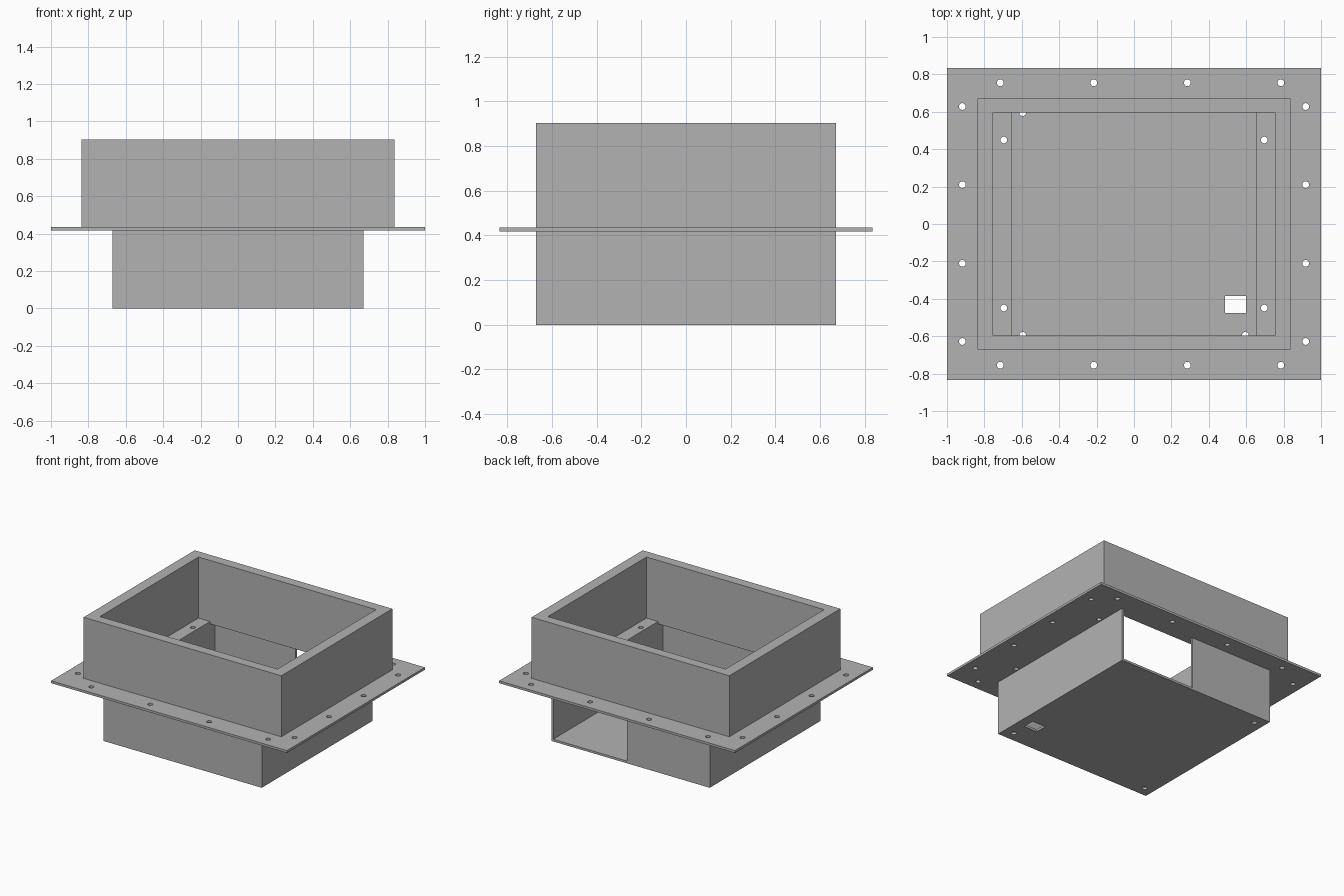
import bpy
import bmesh
from mathutils import Matrix, Vector

old = bpy.data.objects.get("Cube")
if old:
    bpy.data.objects.remove(old, do_unlink=True)

grey = bpy.data.materials.new("plain grey")
grey.use_nodes = True
grey.diffuse_color = (0.45, 0.45, 0.45, 1)
grey.node_tree.nodes["Principled BSDF"].inputs["Base Color"].default_value = (0.45, 0.45, 0.45, 1)

# Main dimensions
SHEET = 0.017
FLANGE_BOTTOM, FLANGE_TOP, TOP = 0.417, 0.435, 0.903
TRAY = 0.672
HOLE_RADIUS = 0.018


def add_box(bm, low, high):
    low, high = Vector(low), Vector(high)
    place = Matrix.Translation((low + high) / 2) @ Matrix.Diagonal((*(high - low), 1))
    bmesh.ops.create_cube(bm, size=1, matrix=place)


def add_drill(bm, x, y, z):
    bmesh.ops.create_cone(bm, cap_ends=True, segments=24, radius1=HOLE_RADIUS,
                          radius2=HOLE_RADIUS, depth=0.1,
                          matrix=Matrix.Translation((x, y, z)))


def make_object(name, bm):
    mesh = bpy.data.meshes.new(name)
    bm.to_mesh(mesh)
    bm.free()
    mesh.materials.append(grey)
    obj = bpy.data.objects.new(name, mesh)
    bpy.context.scene.collection.objects.link(obj)
    return obj


def cut_part(name, low, high, cutter_bm):
    """Solid block with every shape of the cutter removed."""
    bm = bmesh.new()
    add_box(bm, low, high)
    part = make_object(name, bm)
    cutter = make_object(name + "_cutter", cutter_bm)
    cutter.hide_render = True
    mod = part.modifiers.new("cut", "BOOLEAN")
    mod.operation = "DIFFERENCE"
    mod.solver = "EXACT"
    mod.use_self = True
    mod.object = cutter
    bpy.context.view_layer.objects.active = part
    bpy.ops.object.modifier_apply(modifier=mod.name)
    bpy.data.objects.remove(cutter, do_unlink=True)
    return part


# Upper frame: thick open wall
cut = bmesh.new()
add_box(cut, (-0.753, -0.597, 0.3), (0.753, 0.597, 1.1))
cut_part("upper_frame", (-0.838, -0.672, FLANGE_TOP), (0.838, 0.672, TOP), cut)

# Flange plate with its opening and bolt holes
cut = bmesh.new()
add_box(cut, (-0.655, -0.597, 0.3), (0.655, 0.597, 0.6))
for side in (-1, 1):
    for x in (-0.715, -0.215, 0.285, 0.785):
        add_drill(cut, x, side * 0.755, FLANGE_TOP)
    for y in (-0.628, -0.21, 0.21, 0.628):
        add_drill(cut, side * 0.918, y, FLANGE_TOP)
    for y in (-0.449, 0.449):
        add_drill(cut, side * 0.696, y, FLANGE_TOP)
cut_part("flange_plate", (-1, -0.835, FLANGE_BOTTOM), (1, 0.835, FLANGE_TOP), cut)

# Lower tray floor with three corner holes and a small slot
cut = bmesh.new()
for x, y in ((-1, -1), (-1, 1), (1, -1)):
    add_drill(cut, x * 0.595, y * 0.595, 0)
add_box(cut, (0.487, -0.475, -0.1), (0.6, -0.385, 0.1))
cut_part("tray_floor", (-TRAY, -TRAY, 0), (TRAY, TRAY, SHEET), cut)

# Lower tray walls with the rear opening
inner = TRAY - SHEET
bm = bmesh.new()
for side in (-1, 1):
    x0, x1 = sorted((side * inner, side * TRAY))
    add_box(bm, (x0, -TRAY, SHEET), (x1, TRAY, FLANGE_BOTTOM))
add_box(bm, (-inner, -TRAY, SHEET), (inner, -inner, FLANGE_BOTTOM))
add_box(bm, (-inner, inner, SHEET), (0.03, TRAY, FLANGE_BOTTOM))
make_object("tray_walls", bm)
